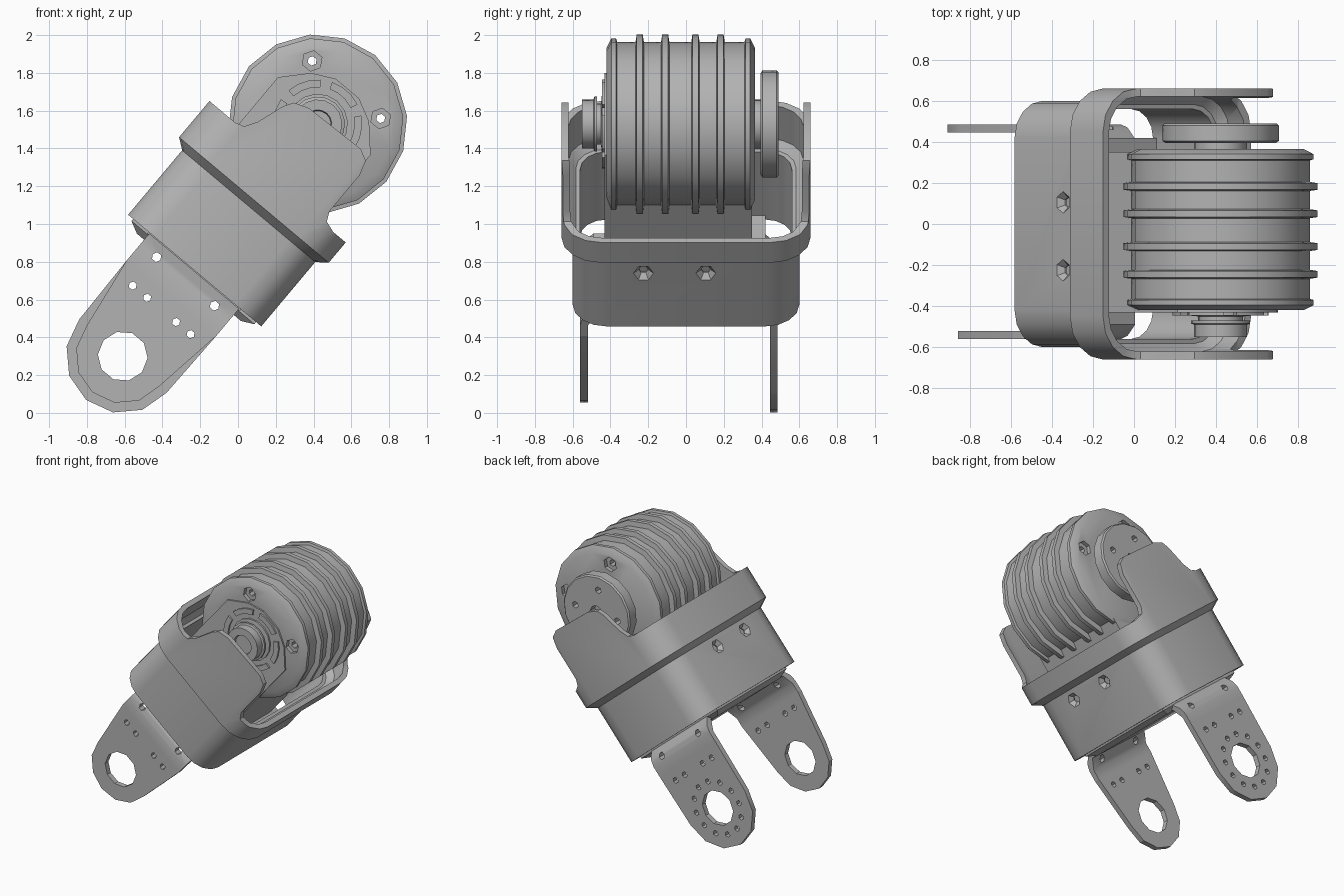
import bpy, bmesh, math
from mathutils import Matrix

old = bpy.data.objects.get("Cube")
if old:
    bpy.data.objects.remove(old, do_unlink=True)

grey = bpy.data.materials.new("plain_grey")
grey.use_nodes = True
COLOUR = (0.45, 0.45, 0.45, 1)
grey.diffuse_color = COLOUR
grey.node_tree.nodes["Principled BSDF"].inputs["Base Color"].default_value = COLOUR

# The whole arm is modelled upright, with the lower pivot at the origin, then leaned over
LEAN = Matrix.Translation((-0.61, 0, 0.3)) @ Matrix.Rotation(math.radians(40), 4, 'Y')
AXLE = 1.605


def loft(name, loops, wrap=False):
    """Skin a list of equal point loops; cap the ends unless the loops wrap."""
    bm = bmesh.new()
    rings = [[bm.verts.new(p) for p in loop] for loop in loops]
    n = len(rings[0])
    pairs = list(zip(rings, rings[1:]))
    if wrap:
        pairs.append((rings[-1], rings[0]))
    else:
        bm.faces.new(rings[0])
        bm.faces.new(rings[-1])
    for a, b in pairs:
        for i in range(n):
            j = (i + 1) % n
            bm.faces.new((a[i], a[j], b[j], b[i]))
    bmesh.ops.recalc_face_normals(bm, faces=bm.faces)
    mesh = bpy.data.meshes.new(name)
    bm.to_mesh(mesh)
    bm.free()
    mesh.materials.append(grey)
    obj = bpy.data.objects.new(name, mesh)
    bpy.context.scene.collection.objects.link(obj)
    obj.matrix_world = LEAN
    return obj


def lathe(name, profile, x=0, z=AXLE, sides=16):
    """Turn (radius, y) points around an axis along y."""
    steps = [2 * math.pi * i / sides for i in range(sides)]
    return loft(name, [[(x + r * math.cos(a), y, z + r * math.sin(a)) for a in steps]
                       for r, y in profile])


def prism(name, outline, y0, y1):
    return loft(name, [[(x, y, z) for x, z in outline] for y in (y0, y1)])


def drill(x, z, r, y0, y1, sides=6):
    return lathe("cutter", [(r, y0), (r, y1)], x, z, sides)


def carve(obj, cutters, operation='DIFFERENCE'):
    """Apply booleans and delete the cutters."""
    for c in cutters:
        c.hide_render = True
        mod = obj.modifiers.new("cut", 'BOOLEAN')
        mod.operation = operation
        mod.solver = 'EXACT'
        mod.object = c
    bpy.context.view_layer.update()
    graph = bpy.context.evaluated_depsgraph_get()
    mesh = bpy.data.meshes.new_from_object(obj.evaluated_get(graph))
    obj.modifiers.clear()
    obj.data = mesh
    for c in cutters:
        bpy.data.objects.remove(c, do_unlink=True)


def rounded(hx, hy, r, z, seg=4):
    """Rounded rectangle loop at height z."""
    pts = []
    for k, (sx, sy) in enumerate(((1, 1), (-1, 1), (-1, -1), (1, -1))):
        for i in range(seg + 1):
            a = math.pi / 2 * (k + i / seg)
            pts.append((sx * (hx - r) + r * math.cos(a), sy * (hy - r) + r * math.sin(a), z))
    return pts


# Body sleeve, open at both ends, with countersunk screw holes on both broad sides
body = loft("body_sleeve", [rounded(0.46, 0.6, 0.18, 0.592), rounded(0.46, 0.6, 0.18, 1.06),
                            rounded(0.42, 0.56, 0.14, 1.06), rounded(0.42, 0.56, 0.14, 0.592)], wrap=True)
sinks = []
for side in (-1, 1):
    for y in (-0.225, 0.105):
        sinks.append(loft("cutter", [[(side * x, y + r * math.cos(a), 0.96 + r * math.sin(a))
                                      for a in [math.pi / 3 * i for i in range(6)]]
                                     for x, r in ((0.47, 0.062), (0.43, 0.025), (0.4, 0.025))]))
carve(body, sinks)

# Collar with two tall ears, trimmed to a side silhouette
collar = loft("collar_with_ears", [
    rounded(0.46, 0.6, 0.18, 1.037), rounded(0.517, 0.66, 0.21, 1.08), rounded(0.517, 0.66, 0.21, 1.7),
    rounded(0.48, 0.622, 0.18, 1.7), rounded(0.48, 0.622, 0.18, 1.1), rounded(0.42, 0.56, 0.14, 1.037)], wrap=True)
silhouette = [(-0.7, 1), (-0.7, 1.33), (-0.34, 1.33), (-0.29, 1.345), (-0.25, 1.41), (-0.2, 1.56),
              (-0.17, 1.61), (-0.09, 1.64), (0.26, 1.65), (0.32, 1.62), (0.345, 1.54), (0.345, 1.29),
              (0.37, 1.24), (0.43, 1.22), (0.7, 1.22), (0.7, 1)]
carve(collar, [prism("cutter", silhouette, -0.8, 0.8)], 'INTERSECT')

# Lid under the body
loft("body_lid", [[(x * sx, y * sy, z) for sx, sy in ((1, 1), (-1, 1), (-1, -1), (1, -1))]
                  for x, y, z in ((0.36, 0.38, 0.545), (0.425, 0.42, 0.578), (0.425, 0.42, 0.62))])

# Bracket bridge, bent down at both ends
bend = [(-0.56, 0.4), (-0.56, 0.48), (-0.545, 0.53), (-0.49, 0.588), (0.415, 0.588), (0.47, 0.53),
        (0.485, 0.48), (0.485, 0.4), (0.445, 0.4), (0.445, 0.47), (0.4, 0.55), (-0.475, 0.55),
        (-0.52, 0.47), (-0.52, 0.4)]
bridge = loft("bracket_bridge", [[(x, y, z) for y, z in bend] for x in (-0.31, 0.31)])
carve(bridge, [drill(x, 0.517, 0.026, -0.7, 0.7) for x in (-0.2, 0.2)])


# Pivot arms with round ends, a bearing hole and a row of small holes
def pivot_arm(name, r, y0, y1, ring):
    arc = [math.pi * (1 + i / 6) for i in range(7)]
    outline = [(-0.31, 0.4)] + [(r * math.cos(a), r * math.sin(a)) for a in arc] + [(0.31, 0.4)]
    arm = prism(name, outline, y0, y1)
    cutters = [drill(0, 0, 0.132, y0 - 0.1, y1 + 0.1, 10)]
    cutters += [drill(x, 0.32, 0.022, y0 - 0.1, y1 + 0.1) for x in (-0.2, -0.1, 0.1, 0.2)]
    for i in range(ring):
        a = 2 * math.pi * (i + 0.5) / ring
        cutters.append(drill(0.2 * math.cos(a), 0.2 * math.sin(a), 0.021, y0 - 0.1, y1 + 0.1))
    carve(arm, cutters)


pivot_arm("front_pivot_arm", 0.25, -0.56, -0.52, 0)
pivot_arm("back_pivot_arm", 0.302, 0.445, 0.485, 12)

# Motor housing with cooling fins, and through bolts with hexagonal pits
profile = [(0.405, -0.42), (0.455, -0.395), (0.455, -0.37), (0.437, -0.365)]
for y in (-0.245, -0.11, 0.05, 0.183):
    profile += [(0.437, y - 0.022), (0.475, y - 0.016), (0.475, y + 0.016), (0.437, y + 0.022)]
profile += [(0.437, 0.31), (0.455, 0.315), (0.455, 0.34), (0.405, 0.365)]
motor = lathe("motor_housing", profile)
bolts = []
for x in (-0.237, 0.237):
    z = AXLE + 0.237
    bolts += [drill(x, z, 0.025, -0.6, 0.6), drill(x, z, 0.055, -0.6, -0.39), drill(x, z, 0.055, 0.335, 0.6)]
carve(motor, bolts)

# Motor mount, rising from the lid across the housing
half = [(0.32, 0.58), (0.32, 1.66), (0.2, 1.79), (0.08, 1.85)]
prism("motor_mount", half + [(-x, z) for x, z in reversed(half)], -0.432, 0.35)

# Front hub and the broken ring around it
lathe("front_hub", [(0.16, -0.4), (0.16, -0.445), (0.11, -0.45), (0.11, -0.47), (0.145, -0.47),
                    (0.145, -0.485), (0.13, -0.49), (0.13, -0.55), (0.075, -0.55), (0.07, -0.53)])
for k in range(6):
    span = [math.pi / 3 * (k + f) for f in (0.1, 0.35, 0.6, 0.85)]
    outline = [(0.235 * math.cos(a), AXLE + 0.235 * math.sin(a)) for a in span]
    outline += [(0.195 * math.cos(a), AXLE + 0.195 * math.sin(a)) for a in reversed(span)]
    prism("hub_ring_segment", outline, -0.445, -0.42)

# Output disc at the back with a bore and four bolt holes
lathe("back_shaft", [(0.13, 0.34), (0.13, 0.41)])
disc = lathe("output_disc", [(0.27, 0.395), (0.285, 0.405), (0.285, 0.48), (0.275, 0.49)])
holes = [drill(0, AXLE, 0.055, 0.43, 0.6, 8)]
for k in range(4):
    a = math.pi / 2 * (k + 0.5)
    holes.append(drill(0.18 * math.cos(a), AXLE + 0.18 * math.sin(a), 0.025, 0.3, 0.6))
carve(disc, holes)

# Smooth the curves, keep the edges crisp
bpy.ops.object.select_all(action='DESELECT')
for obj in bpy.context.scene.objects:
    if obj.type == 'MESH' and grey.name in obj.data.materials:
        obj.select_set(True)
        bpy.context.view_layer.objects.active = obj
bpy.ops.object.shade_smooth_by_angle(angle=math.radians(30))
